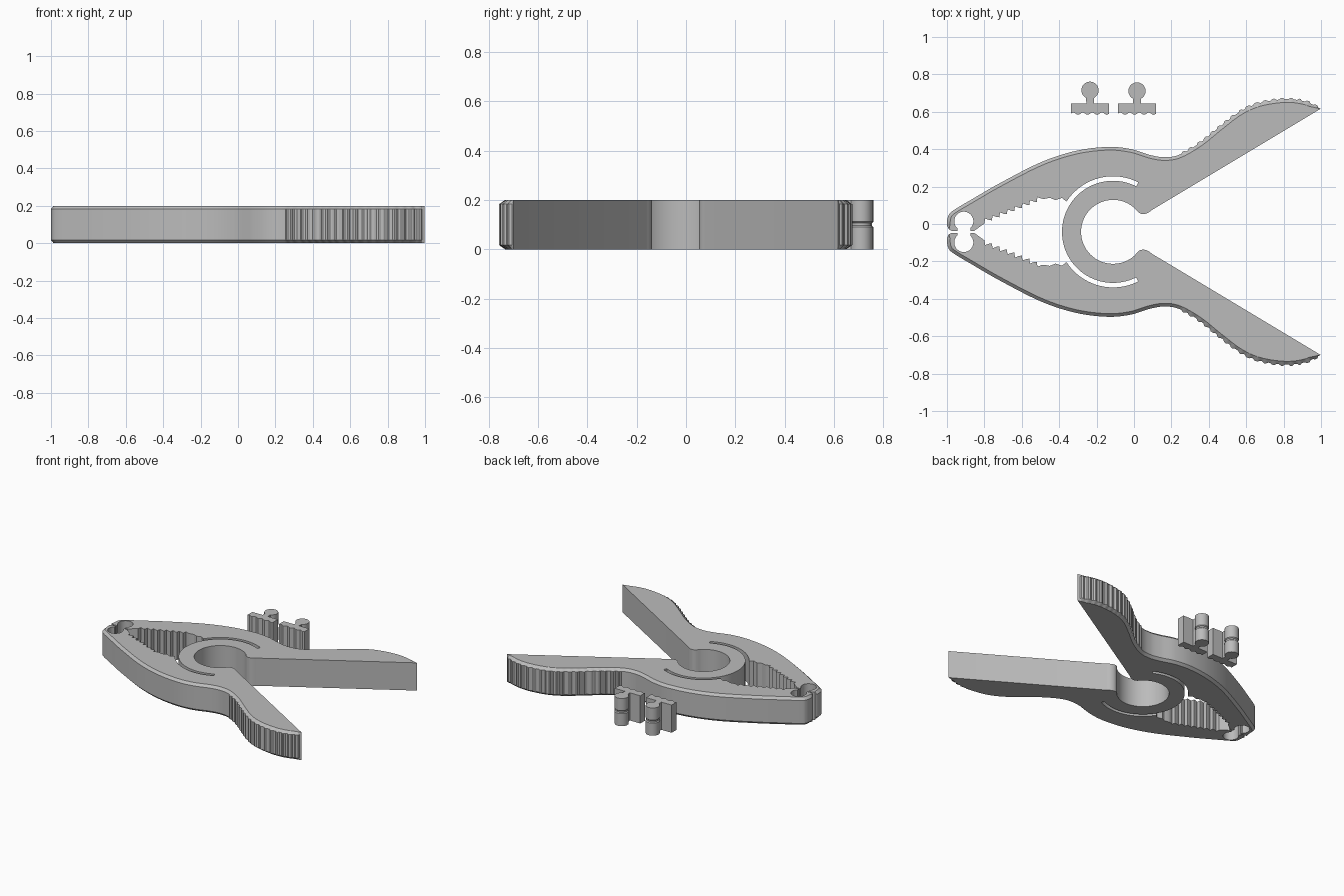
import bpy, bmesh
from math import sin, cos, pi, radians, hypot
from mathutils import Vector

if "Cube" in bpy.data.objects:
    bpy.data.objects.remove(bpy.data.objects["Cube"], do_unlink=True)

HEIGHT = 0.2
BEVEL = 0.017
AXIS = -0.042           # mirror line of the clamp
RING_X = -0.112         # centre of the spring ring

gray = bpy.data.materials.new("plain gray plastic")
gray.use_nodes = True
gray.diffuse_color = (0.5, 0.5, 0.5, 1)
gray.node_tree.nodes["Principled BSDF"].inputs["Base Color"].default_value = (0.5, 0.5, 0.5, 1)


def arc(cx, cy, r, start, end, steps):
    angles = [radians(start + (end - start) * i / steps) for i in range(steps + 1)]
    return [Vector((cx + r * cos(a), cy + r * sin(a))) for a in angles]


def spline(points, steps):
    """Smooth curve through the points."""
    pts = [Vector(p) for p in points]
    pts = [2 * pts[0] - pts[1]] + pts + [2 * pts[-1] - pts[-2]]
    out = []
    for a, b, c, d in zip(pts, pts[1:], pts[2:], pts[3:]):
        for i in range(steps):
            t = i / steps
            out.append(0.5 * (2 * b + (c - a) * t + (2 * a - 5 * b + 4 * c - d) * t * t
                              + (3 * b - a - 3 * c + d) * t ** 3))
    return out + [pts[-2]]


def build_prism(name, layers):
    """Join equal-length outlines, given as (z, outline), into a solid."""
    bm = bmesh.new()
    rings = [[bm.verts.new((p.x, p.y, z)) for p in outline] for z, outline in layers]
    n = len(rings[0])
    for low, high in zip(rings, rings[1:]):
        for i in range(n):
            j = (i + 1) % n
            bm.faces.new((low[i], low[j], high[j], high[i]))
    caps = [bm.faces.new(rings[0][::-1]), bm.faces.new(rings[-1])]
    bmesh.ops.recalc_face_normals(bm, faces=bm.faces)
    bmesh.ops.triangulate(bm, faces=caps, ngon_method="EAR_CLIP")
    mesh = bpy.data.meshes.new(name)
    bm.to_mesh(mesh)
    bm.free()
    mesh.materials.append(gray)
    obj = bpy.data.objects.new(name, mesh)
    bpy.context.collection.objects.link(obj)
    bpy.ops.object.select_all(action="DESELECT")
    obj.select_set(True)
    bpy.context.view_layer.objects.active = obj
    bpy.ops.object.shade_smooth_by_angle(angle=radians(25))
    return obj


# Inner side: spring ring, curved slot, toothed jaw, pad socket
inner = arc(RING_X, 0, 0.273, 180, 63, 28) + arc(RING_X, 0, 0.297, 63, 147, 22)
inner += [Vector((-0.385, 0.181)), Vector((-0.42, 0.17)), Vector((-0.45, 0.182))]
jaw_start, jaw_end = Vector((-0.48, 0.176)), Vector((-0.8, 0.045))
TEETH = 8
step = (jaw_end - jaw_start) / TEETH
notch = Vector((-0.006, 0.022))
for i in range(TEETH):
    root = jaw_start + step * i
    inner += [root, root + step * 0.3 + notch * 0.3, root + step * 0.75 + notch]
inner += [jaw_end, Vector((-0.855, 0.005)), Vector((-0.875, 0.005))]
inner += arc(-0.91, 0.057, 0.051, -47, 227, 28)
inner += [Vector((-0.945, 0.005)), Vector((-0.975, 0.005))]

# Outer side: jaw tip, back and handle
outer = spline([(-0.99, 0.014), (-1, 0.04), (-0.993, 0.085), (-0.965, 0.115), (-0.86, 0.178),
                (-0.716, 0.261), (-0.5, 0.371), (-0.315, 0.432), (-0.144, 0.454), (-0.02, 0.443),
                (0.086, 0.411), (0.166, 0.399), (0.246, 0.414), (0.353, 0.476), (0.46, 0.562),
                (0.567, 0.642), (0.674, 0.689), (0.807, 0.709), (0.914, 0.697), (0.998, 0.658)], 12)

# Grip ridges follow the curve; the cap outline is the smooth curve pulled inward
walls, caps, travel = [], [], 0.0
last = len(outer) - 1
for i, p in enumerate(outer):
    tangent = (outer[min(i + 1, last)] - outer[max(i - 1, 0)]).normalized()
    normal = Vector((-tangent.y, tangent.x))
    if p.x > 0.26:
        travel += (p - outer[i - 1]).length
    ridge = 0.008 if p.x > 0.26 and sin(travel * 2 * pi / 0.047) > 0 and i < last else 0
    taper = min(1, i / 8, (last - i) / 8)
    walls.append(p + normal * ridge)
    caps.append(p - normal * BEVEL * taper)

# Straight handle underside, rounded heel and ring bore
heel = spline([(0.099, 0.119), (0.075, 0.102), (0.05, 0.095), (0.028, 0.101), (0.01, 0.118)], 4)
bore = heel + arc(RING_X, 0, 0.171, 43, 180, 36)[1:]


def clamp_outline(outer_side):
    half = inner + outer_side + bore
    both = half + [Vector((p.x, -p.y)) for p in half[-2:0:-1]]
    return [Vector((p.x, p.y + AXIS)) for p in both]


cap, wall = clamp_outline(caps), clamp_outline(walls)
build_prism("clamp_body", [(0, cap), (BEVEL, wall), (HEIGHT - BEVEL, wall), (HEIGHT, cap)])


# Snap-in pads: wavy gripping plate, stem and round knob with a middle groove
def pad_outline(x, knob_y, radius):
    half_width, bottom, top, stem = 0.102, 0.59, 0.645, 0.02
    waves = [Vector((x - half_width + 2 * half_width * i / 32,
                     bottom + 0.006 * sin(i * 2 * pi / 8))) for i in range(33)]
    return (waves + [Vector((x + half_width, top)), Vector((x + stem, top))]
            + arc(x, knob_y, radius, -63, 243, 32)
            + [Vector((x - stem, top)), Vector((x - half_width, top))])


for name, x, knob_y in (("left_pad", 0.016, 0.711), ("right_pad", -0.235, 0.715)):
    full, slim = pad_outline(x, knob_y, 0.046), pad_outline(x, knob_y, 0.04)
    build_prism(name, [(0, full), (0.09, full), (0.096, slim), (0.106, slim),
                       (0.112, full), (HEIGHT, full)])
